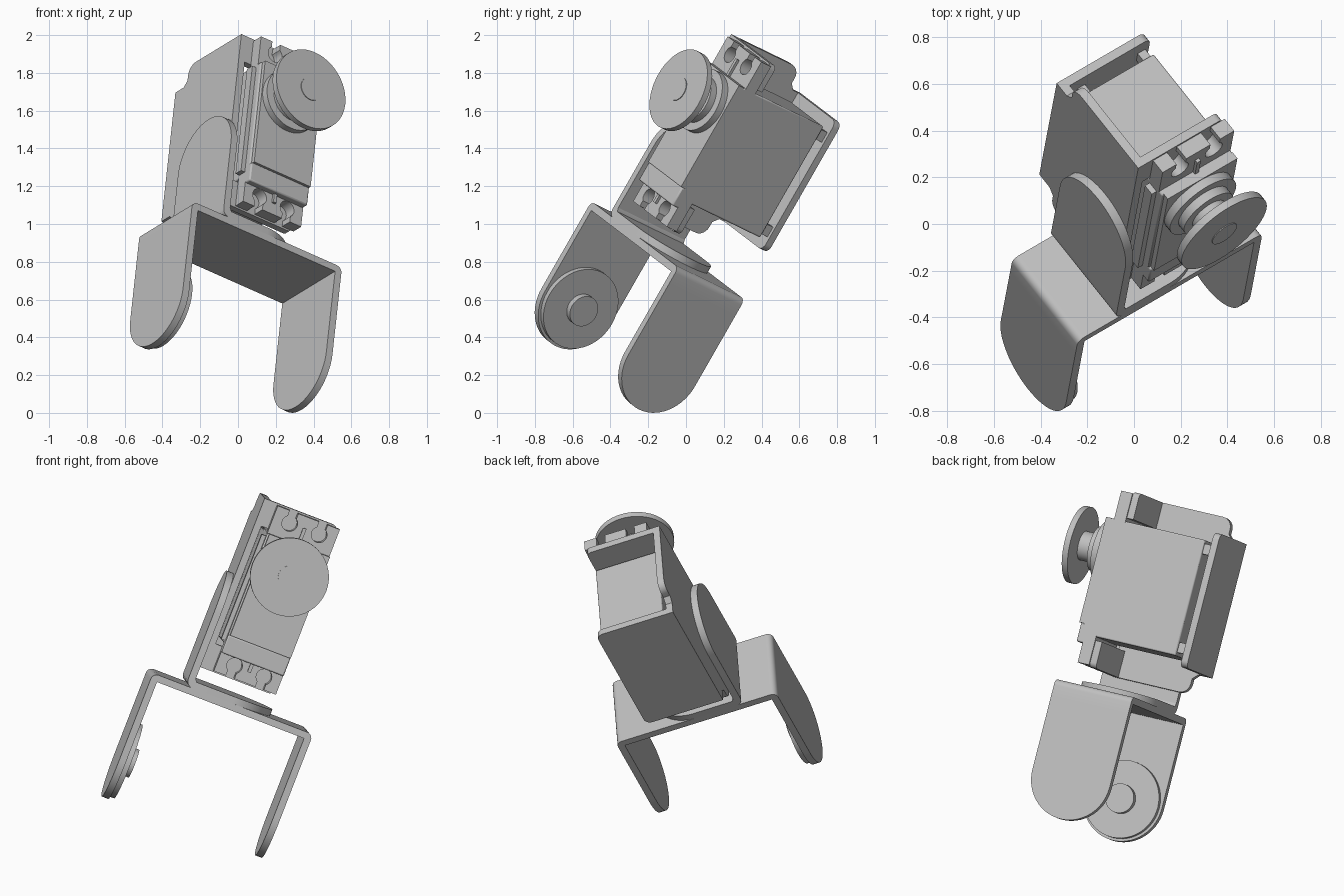
import bpy
import bmesh
from math import cos, sin, pi, radians
from mathutils import Matrix, Vector

cube = bpy.data.objects.get("Cube")
if cube:
    bpy.data.objects.remove(cube)

# One plain grey for the whole assembly
grey = bpy.data.materials.new("light_grey")
grey.use_nodes = True
COLOUR = (0.52, 0.52, 0.52, 1)
grey.diffuse_color = COLOUR
grey.node_tree.nodes["Principled BSDF"].inputs["Base Color"].default_value = COLOUR

# Tilted frame: u across the bracket, v towards the back, t up through the servo
U = Vector((0.807, 0.470, -0.3575)).normalized()
T = U.cross(Vector((-0.584, 0.730, -0.355))).normalized()
V = T.cross(U)
FRAME = Matrix.Translation((0.015, -0.095, 0.86)) @ Matrix((U, V, T)).transposed().to_4x4()


def prism(name, pts, axis, lo, hi, bevel=0):
    """Extrude a 2D outline along one local axis (u, v or t)."""
    def place(p, h):
        a, b = p
        return {"u": (h, a, b), "v": (a, h, b), "t": (a, b, h)}[axis]
    bm = bmesh.new()
    face = bm.faces.new([bm.verts.new(place(p, lo)) for p in pts])
    ext = bmesh.ops.extrude_face_region(bm, geom=[face])
    move = Vector(place((0, 0), hi - lo))
    bmesh.ops.translate(bm, vec=move, verts=[g for g in ext["geom"] if isinstance(g, bmesh.types.BMVert)])
    bmesh.ops.recalc_face_normals(bm, faces=bm.faces)
    mesh = bpy.data.meshes.new(name)
    bm.to_mesh(mesh)
    bm.free()
    mesh.materials.append(grey)
    ob = bpy.data.objects.new(name, mesh)
    bpy.context.collection.objects.link(ob)
    ob.matrix_world = FRAME
    if bevel:
        mod = ob.modifiers.new("bevel", "BEVEL")
        mod.width = bevel
        mod.segments = 2
    bpy.ops.object.select_all(action="DESELECT")
    ob.select_set(True)
    bpy.context.view_layer.objects.active = ob
    bpy.ops.object.shade_smooth_by_angle(angle=radians(30))
    return ob


def arc(cx, cy, r, start, end, n=16):
    return [(cx + r * cos(radians(start + (end - start) * i / n)),
             cy + r * sin(radians(start + (end - start) * i / n))) for i in range(n + 1)]


def disc(name, centre, r, axis, lo, hi):
    return prism(name, arc(*centre, r, 0, 360, 48)[:-1], axis, lo, hi)


def rect(a0, a1, b0, b1):
    return [(a0, b0), (a1, b0), (a1, b1), (a0, b1)]


def box(name, u, v, t, bevel=0):
    return prism(name, rect(*u, *v), "t", *t, bevel)


HALF = 0.24      # half width of the sheet metal arms
WALL = 0.04      # sheet thickness
SPAN = 0.49      # half span of the fork
MID = 0.64       # centre height of the servo

# Lower fork: folded crown with two round-ended arms
R = 0.035
outer = arc(SPAN - R, -R, R, 0, 90, 5) + arc(R - SPAN, -R, R, 90, 180, 5)
inner = SPAN - WALL
crown = outer + [(-SPAN, -0.1), (-inner, -0.1), (-inner, -WALL),
                 (inner, -WALL), (inner, -0.1), (SPAN, -0.1)]
prism("fork_crown", crown, "v", -HALF, HALF)
DROP = -0.533
arm = [(HALF, -0.1)] + arc(0, DROP, HALF, 0, -180, 28) + [(-HALF, -0.1)]
for name, lo in (("fork_arm_right", -SPAN), ("fork_arm_left", inner)):
    prism(name, arm, "u", lo, lo + WALL)

# Idler horn inside one arm
disc("idler_horn", (0, DROP), 0.225, "u", -inner, -inner + 0.03)
disc("idler_hub", (0, DROP), 0.085, "u", -inner + 0.03, -inner + 0.065)

# Angle bracket: round-ended foot and round-ended upright
LEFT = -0.25
foot = [(LEFT - 0.01, -HALF)] + arc(0, 0, HALF, -90, 90, 28) + [(LEFT - 0.01, HALF)]
prism("angle_foot", foot, "t", 0, WALL)
bend = arc(LEFT, WALL, WALL, 180, 270, 6) + [(LEFT + 0.01, 0), (LEFT + 0.01, WALL), (LEFT, 0.06), (LEFT - WALL, 0.06)]
prism("angle_bend", bend, "v", -HALF, HALF)
upright = [(HALF, 0.06)] + arc(0, 0.445, HALF, 0, 180, 28) + [(-HALF, 0.06)]
prism("angle_upright", upright, "u", LEFT - WALL, LEFT)

# Servo bracket: stepped side sheet, mirrored about its middle height
FRONT, BACK, TALL, LOW = -0.165, 0.415, 0.515, 0.395
top = arc(0.25, TALL - 0.06, 0.06, 90, 0, 6) + [(0.31, LOW + 0.03), (0.34, LOW), (BACK, LOW)]
top = [(FRONT, TALL)] + top
side = [(v, MID + t) for v, t in top] + [(v, MID - t) for v, t in reversed(top)]
prism("bracket_side", side, "u", LEFT, LEFT + WALL)

# Bracket back sheet with rounded free corners
c = 0.04
back = [(LEFT, MID - LOW)] + arc(0.22 - c, MID - LOW + c, c, -90, 0, 5)
back += arc(0.22 - c, MID + LOW - c, c, 0, 90, 5) + [(LEFT, MID + LOW)]
prism("bracket_back", back, "v", BACK - WALL, BACK)

# Servo case
AX = 0.02
CU = (AX - 0.19, AX + 0.19)
box("servo_case", CU, (-0.26, 0.33), (0.30, 0.98), 0.008)
box("servo_front_cover", (CU[0] + 0.01, CU[1]), (-0.285, -0.25), (0.36, 0.98))
box("servo_lower_lip", CU, (-0.275, -0.20), (0.25, 0.36), 0.008)
box("servo_side_rib", (CU[0] - 0.025, CU[0]), (-0.22, -0.17), (0.32, 0.96))

# Mounting tabs with open screw holes, and the bracket flanges behind them
HOLE, END = 0.435, 0.505
for sign, where in ((1, "upper"), (-1, "lower")):
    tab = [(CU[0], 0.33), (CU[0], END)]
    for u in (AX - 0.09, AX + 0.09):
        tab += [(u - 0.026, END)] + arc(u, HOLE, 0.045, 125, 415, 18) + [(u + 0.026, END)]
    tab += [(CU[1], END), (CU[1], 0.33)]
    prism(where + "_tab", [(u, MID + sign * t) for u, t in tab], "v", -0.235, FRONT)
    fl = [(LEFT, 0.36), (LEFT, TALL)] + arc(0.17, TALL - 0.03, 0.03, 90, 0, 5) + [(0.20, 0.36)]
    prism(where + "_flange", [(u, MID + sign * t) for u, t in fl], "v", FRONT, FRONT + WALL)
    rib = sorted((MID + sign * 0.33, MID + sign * 0.44))
    box(where + "_tab_rib", (AX - 0.01, AX + 0.01), (-0.25, -0.23), rib)
    # Small clips between the case and the back sheet
    clip = sorted((MID + sign * 0.26, MID + sign * 0.32))
    for u in (CU[0] + 0.01, CU[1] - 0.05):
        box(where + "_clip", (u, u + 0.04), (0.32, BACK - WALL), clip)

# Output boss, shaft and drive horn
AXIS = (AX, 0.80)
disc("output_boss", AXIS, 0.175, "v", -0.325, -0.28)
disc("output_collar", AXIS, 0.13, "v", -0.365, -0.32)
disc("horn_shaft", AXIS, 0.085, "v", -0.445, -0.36)
disc("drive_horn", AXIS, 0.225, "v", -0.48, -0.445)
disc("horn_cap", AXIS, 0.065, "v", -0.484, -0.47)
